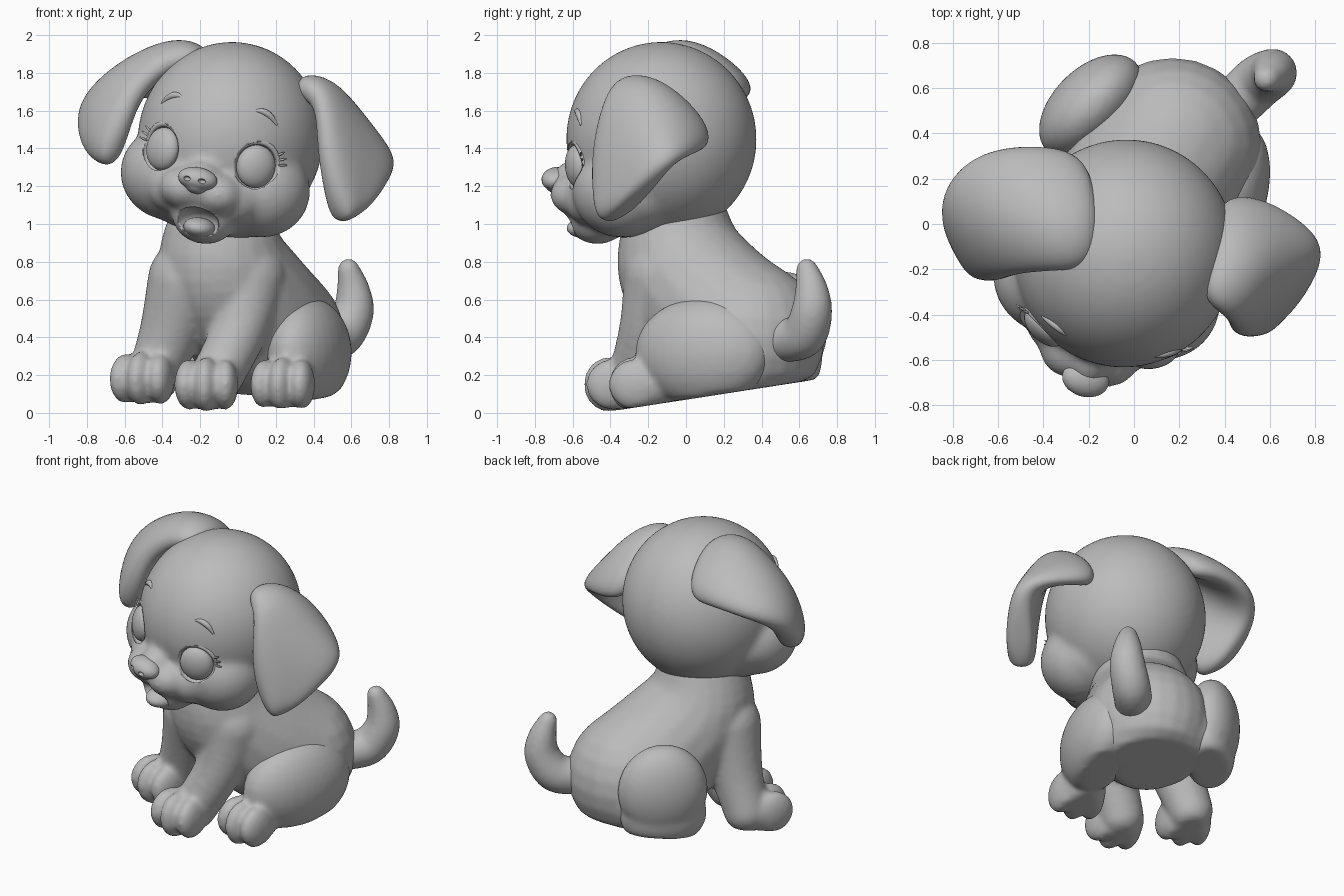
import bpy, bmesh, math
from mathutils import Matrix, Vector

if "Cube" in bpy.data.objects:
    bpy.data.objects.remove(bpy.data.objects["Cube"])

grey = bpy.data.materials.new("soft_grey")
grey.use_nodes = True
grey.diffuse_color = (0.5, 0.5, 0.5, 1)
grey.node_tree.nodes["Principled BSDF"].inputs["Base Color"].default_value = grey.diffuse_color


def turn(axis, degrees):
    return Matrix.Rotation(math.radians(degrees), 4, axis)


def place(position, yaw=0):
    return Matrix.Translation(position) @ turn("Z", yaw)


def ball(bm, frame, centre, radii, sides=32):
    """Ellipsoid inside a frame."""
    scale = Matrix.Diagonal((*radii, 1))
    bmesh.ops.create_uvsphere(bm, u_segments=sides, v_segments=sides // 2, radius=1,
                              matrix=frame @ Matrix.Translation(centre) @ scale)


def limb(bm, stations, steps=6):
    """Round limb flowing through stations of (x, y, z, radius)."""
    knots = [Vector(s) for s in (stations[0], *stations, stations[-1])]
    for a, b, c, d in zip(knots, knots[1:], knots[2:], knots[3:]):
        for i in range(steps + 1):
            t = i / steps
            p = b + (c - a) * t / 2 + (a - b * 2.5 + c * 2 - d / 2) * t ** 2
            p += ((b - c) * 3 + d - a) / 2 * t ** 3
            ball(bm, Matrix.Translation(p.xyz), (0, 0, 0), (p.w, p.w, p.w), 24)


def finish(name, bm):
    mesh = bpy.data.meshes.new(name)
    for face in bm.faces:
        face.smooth = True
    bm.to_mesh(mesh)
    bm.free()
    mesh.materials.append(grey)
    obj = bpy.data.objects.new(name, mesh)
    bpy.context.collection.objects.link(obj)
    return obj


def fuse(obj, voxel, rounds):
    """Melt overlapping pieces into one smooth skin."""
    mod = obj.modifiers.new("Fuse", "REMESH")
    mod.mode, mod.voxel_size, mod.use_smooth_shade = "VOXEL", voxel, True
    mod = obj.modifiers.new("Soften", "SMOOTH")
    mod.factor, mod.iterations = 0.5, rounds


def carve(obj, cutter):
    cutter.hide_render = True
    cutter.hide_set(True)
    cut = obj.modifiers.new("Carve", "BOOLEAN")
    cut.operation, cut.object, cut.solver = "DIFFERENCE", cutter, "EXACT"


def flatten(bm):
    """Press everything onto the sloping sole plane."""
    for v in bm.verts:
        v.co.z = max(v.co.z, 0.155 * (v.co.y + 0.45))


def paw(bm, frame):
    ball(bm, frame, (0, 0.02, 0), (0.15, 0.165, 0.14))
    for side in (-1, 0, 1):
        ball(bm, frame @ turn("Z", side * 8), (side * 0.092, -0.04 - 0.015 * (side == 0), 0),
             (0.07, 0.14, 0.135 + 0.012 * (side == 0)))


# Trunk with neck, broad seat and front legs
bm = bmesh.new()
limb(bm, [(-0.08, -0.05, 1.08, 0.25), (-0.08, -0.02, 0.78, 0.345),
          (0.05, 0.15, 0.55, 0.385), (0.17, 0.34, 0.4, 0.395)])
limb(bm, [(0.38, 0.25, 0.29, 0.19), (0.2, 0.42, 0.33, 0.27), (-0.13, 0.48, 0.35, 0.2)])
limb(bm, [(0.05, -0.12, 0.72, 0.21), (0.01, -0.2, 0.45, 0.155), (-0.13, -0.28, 0.16, 0.14)])
limb(bm, [(-0.26, -0.05, 0.7, 0.22), (-0.36, -0.02, 0.42, 0.165), (-0.45, 0, 0.19, 0.14)])
paw(bm, place((-0.16, -0.35, 0.15), -8))
paw(bm, place((-0.49, -0.09, 0.18), -20))
flatten(bm)
fuse(finish("trunk_and_front_legs", bm), 0.016, 11)

# Haunches and hind paw
bm = bmesh.new()
ball(bm, place((0.375, 0.09, 0.32), -20), (0, 0, 0), (0.2, 0.375, 0.29))
limb(bm, [(0.28, -0.12, 0.15, 0.11), (0.26, -0.2, 0.15, 0.12)])
paw(bm, place((0.25, -0.22, 0.15), -15))
flatten(bm)
fuse(finish("left_hind_leg", bm), 0.015, 11)
bm = bmesh.new()
ball(bm, place((-0.19, 0.52, 0.45), -45), (0, 0, 0), (0.17, 0.28, 0.3))
ball(bm, place((-0.18, 0.5, 0.28), -45), (0, 0, 0), (0.16, 0.27, 0.22))
flatten(bm)
fuse(finish("right_haunch", bm), 0.016, 14)

# Tail
bm = bmesh.new()
limb(bm, [(0.42, 0.5, 0.38, 0.115), (0.54, 0.62, 0.41, 0.12), (0.61, 0.665, 0.53, 0.11),
          (0.61, 0.665, 0.65, 0.088), (0.585, 0.64, 0.76, 0.058)])
fuse(finish("tail", bm), 0.014, 12)

# Head, with cheeks, muzzle and jaw
head = Matrix.Translation((-0.04, -0.13, 1.45)) @ turn("Z", -13.5) @ turn("Y", 10.5)
bm = bmesh.new()
ball(bm, head, (0, 0, 0), (0.49, 0.505, 0.515), 64)
ball(bm, head, (0, -0.14, -0.25), (0.49, 0.36, 0.27), 48)
for side in (-1, 1):
    ball(bm, head, (side * 0.25, -0.17, -0.23), (0.265, 0.26, 0.25))
    ball(bm, head, (side * 0.09, -0.45, -0.28), (0.14, 0.145, 0.115))
    ball(bm, head, (side * 0.17, -0.36, -0.29), (0.14, 0.14, 0.14))
ball(bm, head, (0, -0.46, -0.22), (0.11, 0.145, 0.11))
ball(bm, head, (0.02, -0.36, -0.42), (0.17, 0.165, 0.14))
skull = finish("head", bm)
fuse(skull, 0.018, 16)

# Hollows for the mouth and eye sockets
EYE = Vector((0.265, -0.415, -0.1))


def eye_frame(side):
    spot = Vector((side * EYE.x, EYE.y, EYE.z))
    return head @ Matrix.Translation(spot) @ turn("Z", side * 30)


bm = bmesh.new()
ball(bm, head, (0.02, -0.52, -0.445), (0.12, 0.14, 0.08))
for side in (-1, 1):
    ball(bm, eye_frame(side), (0, 0, 0), (0.122, 0.05, 0.132))
carve(skull, finish("hollow_cutter", bm))

# Tongue and nose
bm = bmesh.new()
ball(bm, head, (0.02, -0.42, -0.475), (0.085, 0.11, 0.055))
finish("tongue", bm)
bm = bmesh.new()
ball(bm, head, (0, -0.58, -0.215), (0.108, 0.08, 0.062))
ball(bm, head, (0, -0.575, -0.245), (0.065, 0.065, 0.05))
nose = finish("nose", bm)
fuse(nose, 0.008, 8)
bm = bmesh.new()
for side in (-1, 1):
    ball(bm, head, (side * 0.042, -0.658, -0.22), (0.02, 0.03, 0.013))
carve(nose, finish("nostril_cutter", bm))


def strand(name, points, radius):
    """Tapered line through points."""
    curve = bpy.data.curves.new(name, "CURVE")
    curve.dimensions, curve.bevel_depth, curve.use_fill_caps = "3D", radius, True
    line = curve.splines.new("NURBS")
    line.points.add(len(points) - 1)
    for i, (knot, p) in enumerate(zip(line.points, points)):
        knot.co = (*p, 1)
        knot.radius = 0.35 + math.sin(math.pi * i / (len(points) - 1))
    line.use_endpoint_u, line.order_u = True, 3
    curve.materials.append(grey)
    bpy.context.collection.objects.link(bpy.data.objects.new(name, curve))


# Eyes, eyelids, lashes and brows
for side, word in ((-1, "right"), (1, "left")):
    frame = eye_frame(side)
    bm = bmesh.new()
    ball(bm, frame, (0, 0.015, 0), (0.106, 0.06, 0.114))
    finish(word + "_eye", bm)
    arc = [math.radians(a) for a in range(-20, 201, 20)]
    strand(word + "_eyelid",
           [frame @ Vector((0.126 * math.cos(a), 0.02 - 0.01 * math.sin(a), 0.134 * math.sin(a)))
            for a in arc], 0.012)
    for k in range(3):
        a = math.radians(12 + 12 * k)
        strand(word + "_lash",
               [frame @ Vector((side * r * math.cos(a), 0.04 - r / 4, r * math.sin(a)))
                for r in (0.12, 0.145, 0.17)], 0.007)
    brow = []
    for k in range(7):
        t = k / 6
        ray = Vector((side * (0.19 + 0.17 * t), -0.4, 0.18 + 0.12 * t * (1 - t) - 0.03 * t))
        brow.append(head @ (ray.normalized() * 0.497))
    strand(word + "_brow", brow, 0.014)


def ear(name, rows):
    """Thick folded flap; each row runs front to back, from root to tip."""
    bm = bmesh.new()
    grid = [[bm.verts.new(p) for p in row] for row in rows]
    for a, b in zip(grid, grid[1:]):
        for i in range(len(a) - 1):
            bm.faces.new((a[i], b[i], b[i + 1], a[i + 1]))
    bmesh.ops.recalc_face_normals(bm, faces=bm.faces)
    obj = finish(name, bm)
    mod = obj.modifiers.new("Thickness", "SOLIDIFY")
    mod.thickness, mod.offset = 0.18, 0
    mod = obj.modifiers.new("Round", "SUBSURF")
    mod.levels = mod.render_levels = 3


ear("left_ear", [
    [(0.28, -0.34, 1.74), (0.33, -0.14, 1.73), (0.35, 0.12, 1.45)],
    [(0.43, -0.43, 1.69), (0.54, -0.17, 1.74), (0.55, 0.14, 1.39)],
    [(0.43, -0.5, 1.4), (0.64, -0.25, 1.5), (0.84, -0.04, 1.35)],
    [(0.48, -0.48, 1.14), (0.61, -0.35, 1.2), (0.79, -0.16, 1.22)],
    [(0.54, -0.43, 1), (0.58, -0.39, 1.01), (0.64, -0.33, 1.06)]])
ear("right_ear", [
    [(-0.18, -0.2, 1.82), (-0.14, 0.02, 1.9), (-0.2, 0.3, 1.66)],
    [(-0.32, -0.21, 1.88), (-0.36, 0.03, 1.97), (-0.4, 0.36, 1.69)],
    [(-0.52, -0.22, 1.71), (-0.62, 0.03, 1.83), (-0.68, 0.34, 1.67)],
    [(-0.58, -0.26, 1.54), (-0.75, -0.03, 1.64), (-0.84, 0.17, 1.58)],
    [(-0.68, -0.22, 1.3), (-0.72, -0.13, 1.3), (-0.77, -0.02, 1.35)]])
